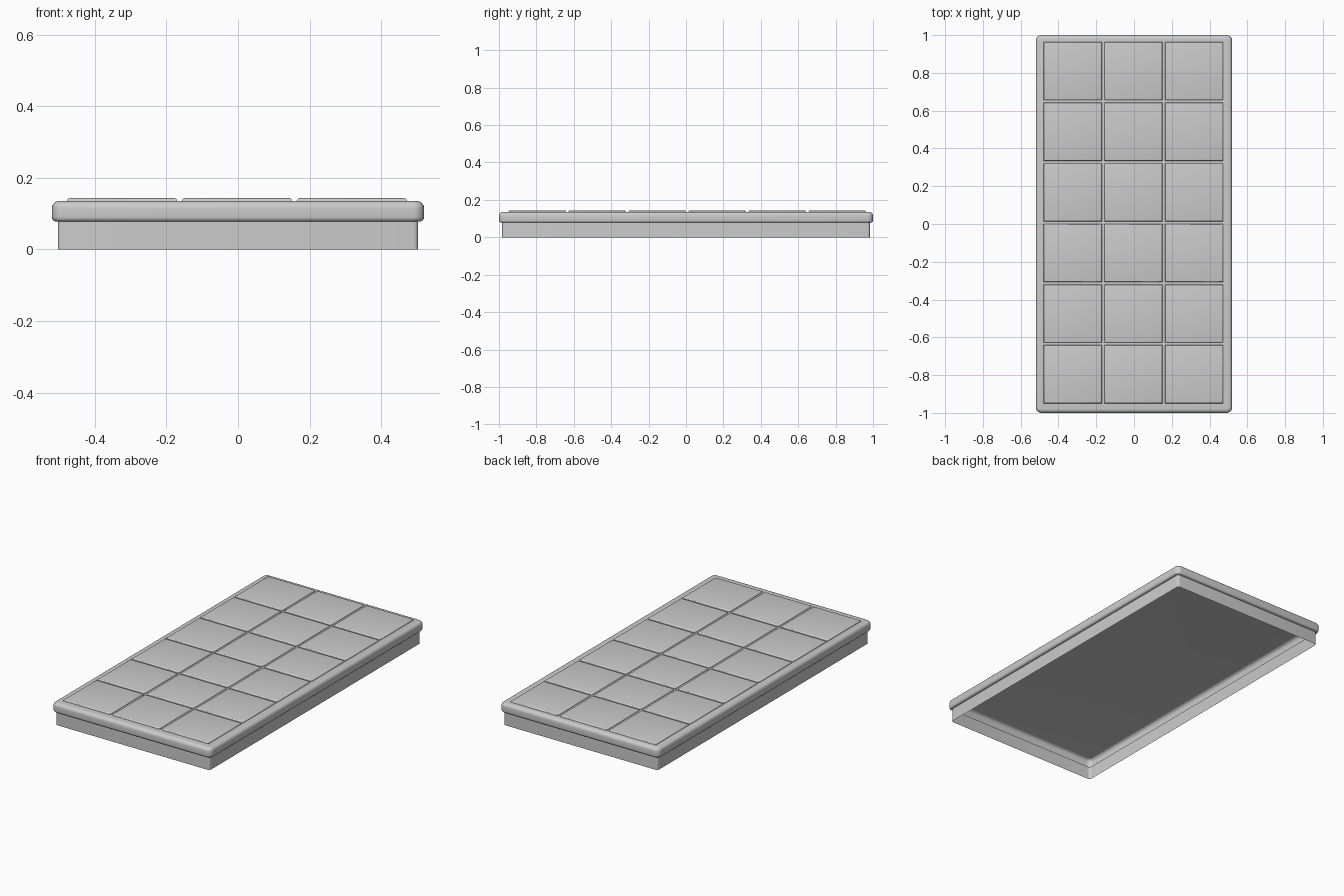
import bpy, bmesh, math

if "Cube" in bpy.data.objects:
    bpy.data.objects.remove(bpy.data.objects["Cube"])

HX, HY = 0.52, 1.0   # half size of the lip


def finish(bm, name):
    bmesh.ops.recalc_face_normals(bm, faces=bm.faces)
    me = bpy.data.meshes.new(name)
    bm.to_mesh(me)
    bm.free()
    ob = bpy.data.objects.new(name, me)
    bpy.context.collection.objects.link(ob)
    bpy.ops.object.select_all(action='DESELECT')
    ob.select_set(True)
    bpy.context.view_layer.objects.active = ob
    bpy.ops.object.shade_smooth_by_angle(angle=math.radians(40))
    return ob


def ring(bm, inset, z, radius=0.03, steps=5):
    """Rounded rectangle of vertices, inset from the lip outline."""
    r = max(radius - inset, 0.006)
    cx, cy = HX - inset - r, HY - inset - r
    verts = []
    for k, (sx, sy) in enumerate([(1, 1), (-1, 1), (-1, -1), (1, -1)]):
        for i in range(steps + 1):
            a = math.pi / 2 * (k + i / steps)
            verts.append(bm.verts.new((sx * cx + r * math.cos(a),
                                       sy * cy + r * math.sin(a), z)))
    return verts


# Slab top with rounded lip and thin skirt, hollow and open underneath
R = 0.02
profile = [(0.0165, 0.0), (0.0165, 0.078)]
profile += [(0.012 * (1 - math.sin(t)), 0.09 - 0.012 * math.cos(t))
            for t in [math.pi / 2 * i / 4 for i in range(5)]]
profile += [(R * (1 - math.cos(t)), 0.115 + R * math.sin(t))
            for t in [math.pi / 2 * i / 5 for i in range(6)]]
bm = bmesh.new()
rings = [ring(bm, i, z) for i, z in profile]
for a, b in zip(rings, rings[1:]):
    n = len(a)
    for i in range(n):
        bm.faces.new((a[i], a[(i + 1) % n], b[(i + 1) % n], b[i]))
bm.faces.new(rings[-1])
finish(bm, "tray_shell")

# Grid of 3 x 6 raised square tiles with softened top edges
PITCH, SIZE = 0.321, 0.308
for row in range(6):
    for col in range(3):
        bm = bmesh.new()
        bmesh.ops.create_cube(bm, size=1)
        for v in bm.verts:
            v.co.x = v.co.x * SIZE - 0.003 + (col - 1) * PITCH
            v.co.y = v.co.y * SIZE + 0.007 + (row - 2.5) * PITCH
            v.co.z = 0.143 if v.co.z > 0 else 0.13
        top = [e for e in bm.edges if all(v.co.z > 0.14 for v in e.verts)]
        bmesh.ops.bevel(bm, geom=top, offset=0.007, segments=3,
                        profile=0.5, affect='EDGES')
        # open underside, hidden inside the slab
        base = [f for f in bm.faces if all(v.co.z < 0.131 for v in f.verts)]
        bmesh.ops.delete(bm, geom=base, context='FACES_ONLY')
        for v in bm.verts:
            v.co.z = max(v.co.z, 0.135)
        finish(bm, f"tile_{row + 1}_{col + 1}")
